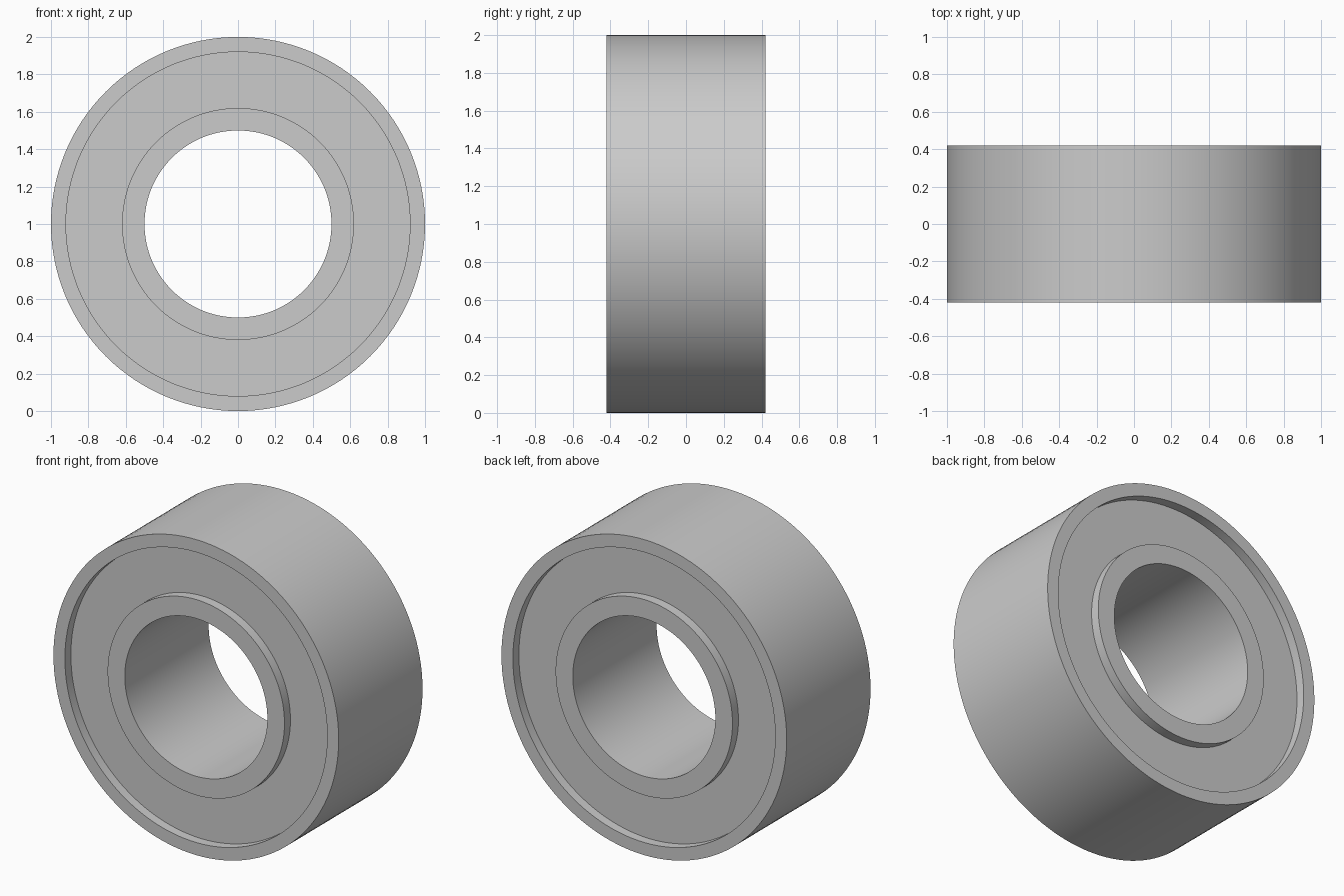
import bpy
import bmesh
import math
from mathutils import Vector, Matrix

cube = bpy.data.objects.get("Cube")
if cube:
    bpy.data.objects.remove(cube, do_unlink=True)

SEGMENTS = 128
HALF_WIDTH = 0.42
RECESS = 0.06
CENTRE = Vector((0, 0, 1))

steel = bpy.data.materials.new("steel grey")
steel.use_nodes = True
GREY = (0.6, 0.6, 0.6, 1)
steel.diffuse_color = GREY
steel.node_tree.nodes["Principled BSDF"].inputs["Base Color"].default_value = GREY


def ring(name, r_in, r_out, y_front, y_back):
    """Rectangular section turned around the y axis."""
    bm = bmesh.new()
    section = [(r_in, y_front), (r_out, y_front), (r_out, y_back), (r_in, y_back)]
    loops = []
    for i in range(SEGMENTS):
        turn = Matrix.Rotation(math.tau * i / SEGMENTS, 3, "Y")
        loops.append([bm.verts.new(turn @ Vector((r, y, 0))) for r, y in section])
    for i, a in enumerate(loops):
        b = loops[(i + 1) % SEGMENTS]
        for j in range(4):
            k = (j + 1) % 4
            bm.faces.new((a[j], a[k], b[k], b[j]))
    bmesh.ops.recalc_face_normals(bm, faces=bm.faces)
    mesh = bpy.data.meshes.new(name)
    bm.to_mesh(mesh)
    bm.free()
    mesh.materials.append(steel)
    obj = bpy.data.objects.new(name, mesh)
    obj.location = CENTRE
    bpy.context.collection.objects.link(obj)
    return obj


# Outer and inner races, flush with each other
parts = [
    ring("outer_race", 0.92, 1.0, -HALF_WIDTH, HALF_WIDTH),
    ring("inner_race", 0.5, 0.62, -HALF_WIDTH, HALF_WIDTH),
]

# Recessed filler between the races
floor = HALF_WIDTH - RECESS
parts.append(ring("shield", 0.62, 0.92, -floor, floor))

# Smooth round walls, sharp rims
bpy.ops.object.select_all(action="DESELECT")
for part in parts:
    part.select_set(True)
bpy.context.view_layer.objects.active = parts[0]
bpy.ops.object.shade_smooth_by_angle(angle=math.radians(30))
